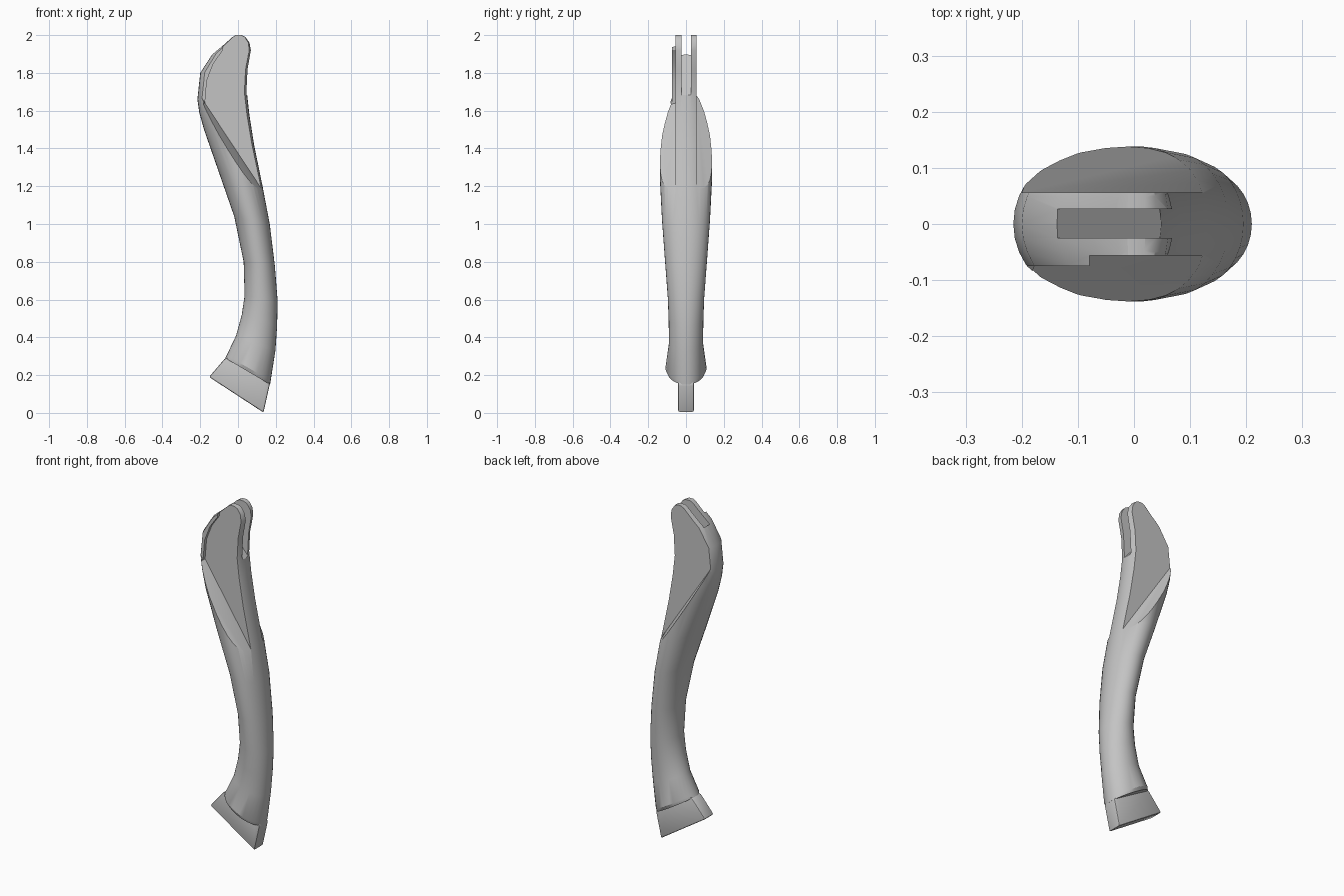
import bpy, bmesh, math
from mathutils import Vector

cube = bpy.data.objects.get("Cube")
if cube:
    bpy.data.objects.remove(cube)

grey = bpy.data.materials.new("plain grey")
grey.use_nodes = True
colour = (0.55, 0.55, 0.55, 1)
grey.diffuse_color = colour
for node in grey.node_tree.nodes:
    if node.type == 'BSDF_PRINCIPLED':
        node.inputs["Base Color"].default_value = colour


def loft(name, rings):
    """Skin a closed solid through equal-length rings of points."""
    bm = bmesh.new()
    loops = [[bm.verts.new(p) for p in ring] for ring in rings]
    n = len(loops[0])
    for a, b in zip(loops, loops[1:]):
        for i in range(n):
            j = (i + 1) % n
            bm.faces.new((a[i], a[j], b[j], b[i]))
    bm.faces.new(loops[0])
    bm.faces.new(loops[-1])
    bmesh.ops.recalc_face_normals(bm, faces=bm.faces)
    mesh = bpy.data.meshes.new(name)
    bm.to_mesh(mesh)
    bm.free()
    mesh.materials.append(grey)
    obj = bpy.data.objects.new(name, mesh)
    bpy.context.collection.objects.link(obj)
    return obj


def slab(name, outline, y0, y1, outer=None):
    """Prism between two y planes; the far outline may differ."""
    return loft(name, [[(x, y0, z) for x, z in outline],
                       [(x, y1, z) for x, z in outer or outline]])


def select(obj):
    bpy.ops.object.select_all(action='DESELECT')
    obj.select_set(True)
    bpy.context.view_layer.objects.active = obj


def carve(obj, cutter):
    select(obj)
    mod = obj.modifiers.new("carve", 'BOOLEAN')
    mod.operation = 'DIFFERENCE'
    mod.solver = 'EXACT'
    mod.object = cutter
    bpy.ops.object.modifier_apply(modifier=mod.name)
    bpy.data.objects.remove(cutter)


def ellipse(left, right, half, n=32):
    left, right = Vector((left[0], 0, left[1])), Vector((right[0], 0, right[1]))
    mid, arm = (left + right) / 2, (right - left) / 2
    ring = []
    for i in range(n):
        a = math.tau * i / n
        ring.append(mid + arm * math.cos(a) + Vector((0, half * math.sin(a), 0)))
    return ring


# Curved handle: back edge, front edge and half width of each section
sections = [
    ((-0.068, 0.29), (0.17, 0.15), 0.10),
    ((-0.06, 0.305), (0.173, 0.17), 0.109),
    ((-0.01, 0.41), (0.198, 0.33), 0.09),
    ((0.02, 0.52), (0.207, 0.46), 0.092),
    ((0.035, 0.62), (0.21, 0.59), 0.096),
    ((0.03, 0.8), (0.195, 0.78), 0.11),
    ((-0.02, 1.04), (0.168, 1.0), 0.127),
    ((-0.1, 1.27), (0.13, 1.2), 0.138),
    ((-0.18, 1.5), (0.085, 1.42), 0.138),
    ((-0.205, 1.59), (0.06, 1.58), 0.133),
    ((-0.215, 1.66), (0.047, 1.7), 0.13),
    ((-0.2, 1.8), (0.053, 1.82), 0.13),
    ((-0.135, 1.9), (0.07, 1.92), 0.13),
    ((-0.075, 1.95), (0.062, 1.96), 0.13),
    ((-0.03, 1.99), (0.04, 1.99), 0.13),
    ((-0.012, 2.0), (0.02, 2.0), 0.125),
]
handle = loft("handle", [ellipse(*s) for s in sections])

# Flat cheeks with a sloping lower shelf
full = [(0.4, 0.77), (-0.5, 2.135), (-0.5, 2.3), (0.4, 2.3)]
full_outer = [(0.34, 0.73), (-0.56, 2.095), (-0.56, 2.3), (0.4, 2.3)]
carve(handle, slab("back_cheek", full, 0.056, 0.22, full_outer))
carve(handle, slab("front_lip", full, -0.075, -0.22, full_outer))

# Deeper front cheek, leaving a lip along the back edge
inset = [(0.4, 0.77), (-0.175, 1.64), (-0.165, 1.76), (-0.13, 1.85),
         (-0.08, 1.92), (-0.07, 2.3), (0.4, 2.3)]
inset_outer = [(x - 0.06, z - 0.04) if i < 2 else (x, z)
               for i, (x, z) in enumerate(inset)]
carve(handle, slab("front_cheek", inset, -0.056, -0.22, inset_outer))

# Fork slot between the two prongs
slot = [(-0.4, 1.9), (-0.14, 1.9), (0.05, 1.68), (0.2, 1.5), (0.2, 2.2), (-0.4, 2.2)]
carve(handle, slab("slot", slot, -0.025, 0.027))

# Tenon at the foot
tenon = slab("tenon", [(-0.153, 0.19), (0.135, 0.002), (0.168, 0.15),
                       (0.15, 0.2), (-0.04, 0.3), (-0.072, 0.285)], -0.042, 0.042)
bevel = tenon.modifiers.new("soft edges", 'BEVEL')
bevel.width = 0.008
bevel.segments = 2
select(tenon)
bpy.ops.object.modifier_apply(modifier=bevel.name)

for part in (handle, tenon):
    select(part)
    bpy.ops.object.shade_smooth_by_angle(angle=math.radians(30))
